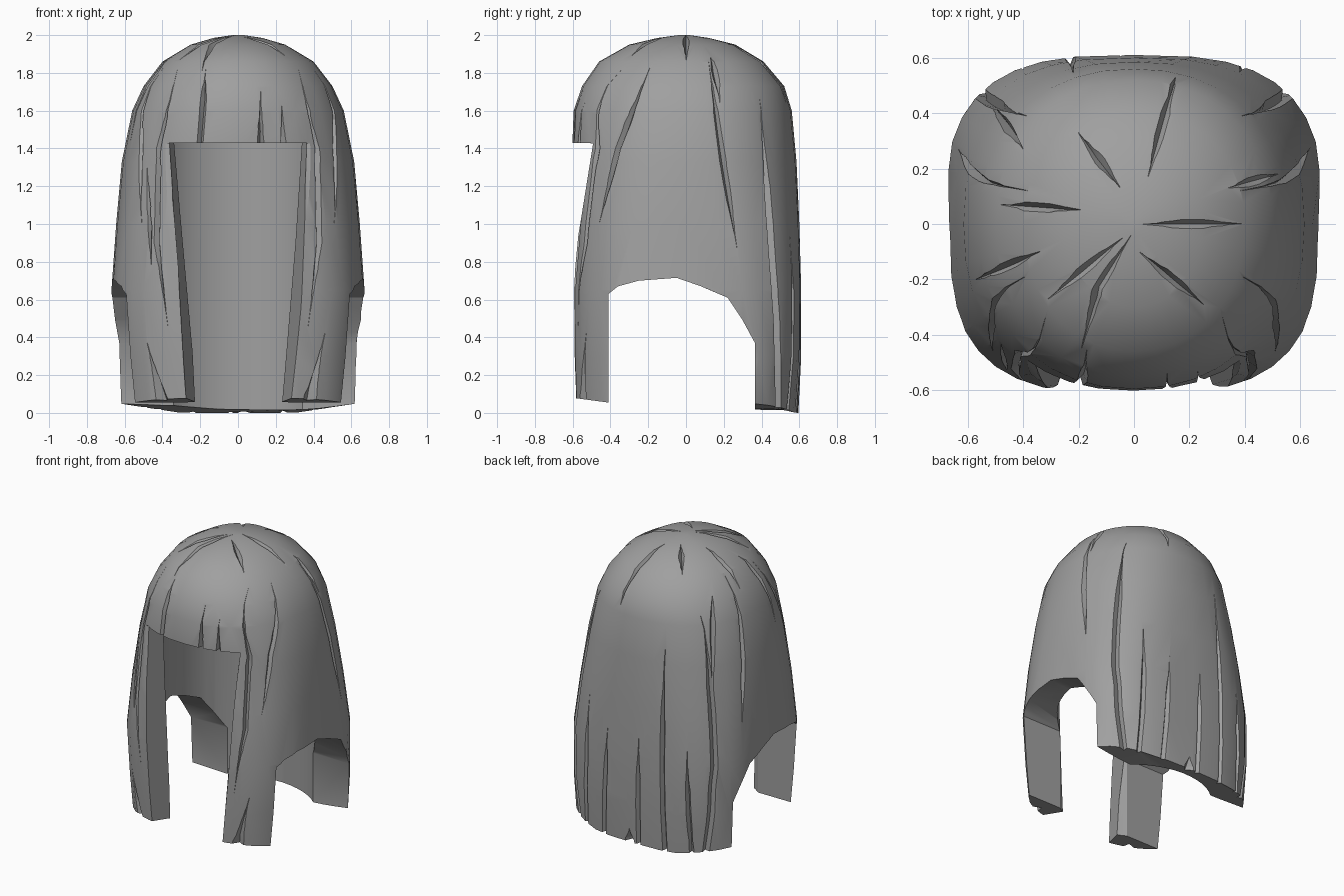
import bpy, bmesh, math
from mathutils import Vector
from mathutils.bvhtree import BVHTree

cube = bpy.data.objects.get("Cube")
if cube:
    bpy.data.objects.remove(cube, do_unlink=True)

SEG = 36


def make_object(name, bm):
    bmesh.ops.recalc_face_normals(bm, faces=bm.faces[:])
    mesh = bpy.data.meshes.new(name)
    bm.to_mesh(mesh)
    obj = bpy.data.objects.new(name, mesh)
    bpy.context.collection.objects.link(obj)
    return obj


def loft(bm, rings):
    """Skin a list of equal point rings and cap both ends."""
    loops = [[bm.verts.new(p) for p in ring] for ring in rings]
    n = len(loops[0])
    for a, b in zip(loops, loops[1:]):
        for i in range(n):
            j = (i + 1) % n
            bm.faces.new((a[i], a[j], b[j], b[i]))
    bm.faces.new(loops[0])
    bm.faces.new(loops[-1])


def cut(target, cutter, self_hit=False):
    """Subtract a helper solid and discard it."""
    cutter.hide_render = True
    mod = target.modifiers.new("cut", "BOOLEAN")
    mod.operation = "DIFFERENCE"
    mod.solver = "EXACT"
    mod.use_self = self_hit
    mod.object = cutter
    bpy.context.view_layer.objects.active = target
    bpy.ops.object.modifier_apply(modifier=mod.name)
    bpy.data.objects.remove(cutter, do_unlink=True)


def cut_prism(target, name, outline, half):
    """Cut a (y, z) outline right across x."""
    bm = bmesh.new()
    loft(bm, [[(x, y, z) for y, z in outline] for x in (-half, half)])
    cut(target, make_object(name, bm))


# Outer volume: height, half width, front depth, back depth, squareness, back corner flare
PROFILE = [
    (0.0, .635, .60, .595, 2.8, 1.08), (0.3, .645, .61, .61, 3.0, 1.06),
    (0.65, .67, .615, .61, 3.0, 1.02), (1.0, .645, .605, .60, 2.75, 1),
    (1.33, .615, .605, .585, 2.35, 1), (1.6, .56, .595, .56, 2.2, 1),
    (1.73, .5, .55, .52, 2.15, 1), (1.86, .4, .46, .41, 2.1, 1),
    (1.95, .25, .30, .26, 2.0, 1), (1.985, .13, .15, .12, 2.0, 1),
    (2.0, .03, .04, .02, 2.0, 1),
]


def hair_ring(z, wide, front, back, power, flare):
    ring = []
    for i in range(SEG):
        a = math.tau * i / SEG
        c, s = math.cos(a), math.sin(a)
        x = math.copysign(abs(c) ** (2 / power), c) * wide
        y = math.copysign(abs(s) ** (2 / power), s) * (back if s > 0 else front)
        if s > 0:
            x = max(-wide, min(wide, x * flare))
        lift = .05 * max(0, (abs(x) - .3) / .33) if z == 0 else 0
        ring.append((x, y, z + lift))
    return ring


bm = bmesh.new()
loft(bm, [hair_ring(*row) for row in PROFILE])
bmesh.ops.recalc_face_normals(bm, faces=bm.faces[:])
surface = BVHTree.FromBMesh(bm)
hair = make_object("hair", bm)

# Front locks end slightly above the back
cut_prism(hair, "lock_cutter", [(-.9, -.2), (-.3, -.2), (-.3, .04), (-.9, .12)], 1)

# Head cavity
bm = bmesh.new()
loft(bm, [[(r * math.cos(math.tau * i / 48), r * math.sin(math.tau * i / 48), z)
           for i in range(48)] for z, r in ((-.25, .5), (1.5, .5), (1.6, .44))])
cut(hair, make_object("cavity_cutter", bm))

# Face opening, wider at the outside
bm = bmesh.new()
loft(bm, [[(-low, y, -.1), (low, y, -.1), (top, y, 1.43), (-top, y, 1.43)]
          for y, low, top in ((-.8, .34, .425), (-.3, .17, .325))])
cut(hair, make_object("face_cutter", bm))

# Locks step back beneath the overhanging fringe
cut_prism(hair, "fringe_cutter", [(-.9, 1.425), (-.492, 1.425), (-.56, 1.0),
                                  (-.63, .6), (-.9, .6)], .4)

# Shoulder arches on both sides
cut_prism(hair, "arch_cutter", [
    (-.41, -.3), (-.41, .63), (-.36, .67), (-.25, .7), (-.05, .715),
    (.08, .67), (.22, .61), (.30, .49), (.365, .37), (.365, -.3)], 1.1)

# Strand grooves, traced onto the surface
CASTS = {
    "front": lambda a, b: ((a, -2, b), (0, 1, 0)),
    "back": lambda a, b: ((a, 2, b), (0, -1, 0)),
    "right": lambda a, b: ((2, a, b), (-1, 0, 0)),
    "left": lambda a, b: ((-2, a, b), (1, 0, 0)),
    "top": lambda a, b: ((a, b, 3), (0, 0, -1)),
}
grooves = bmesh.new()


def groove(side, path, width=.019, depth=.028, open_end=False, notch=False):
    hits = []
    steps = 5
    for k in range((len(path) - 1) * steps + 1):
        i = min(k // steps, len(path) - 2)
        p = Vector(path[i]).lerp(Vector(path[i + 1]), k / steps - i)
        origin, ray = CASTS[side](*p)
        hit = surface.ray_cast(Vector(origin), Vector(ray))
        if hit[0] is not None:
            hits.append((hit[0], hit[1]))
    if len(hits) < 3:
        return
    if open_end:
        last, before = hits[-1], hits[-2]
        run = (last[0] - before[0]).normalized() * .08
        hits.append((last[0] + run, last[1]))
    rings = []
    for k, (p, n) in enumerate(hits):
        t = k / (len(hits) - 1)
        if notch:
            size = max(.08, t)
        else:
            size = max(.1, min(1, 3 * t, 1 if open_end else 3 * (1 - t)))
        ahead = hits[min(k + 1, len(hits) - 1)][0] - hits[max(k - 1, 0)][0]
        across = ahead.cross(n).normalized() * width * size
        rings.append([p + across * 1.8 + n * .03, p - across * 1.8 + n * .03,
                      p - n * depth * size])
    loft(grooves, rings)


# Crown partings
for path in (
    [(.03, .0), (.39, 0)], [(.02, -.1), (.25, -.29)],
    [(-.01, -.04), (-.13, -.23), (-.19, -.45)], [(-.04, -.05), (-.31, -.27)],
    [(-.34, -.1), (-.57, -.2)], [(-.19, .05), (-.48, .07)],
    [(-.05, .13), (-.2, .33)], [(.05, .17), (.15, .53)],
    [(.34, .13), (.52, .18)], [(-.52, .44), (-.4, .27)],
):
    groove("top", path)

# Side strands
for side in ("right", "left"):
    groove(side, [(-.19, 1.83), (-.36, 1.4), (-.46, 1.0)])
    groove(side, [(.12, 1.86), (.2, 1.3), (.27, .87)])
    groove(side, [(.39, 1.66), (.43, 1.2), (.48, .5), (.49, .08)], .026, .032, True)

# Front strands, fringe notches and split lock tips
groove("front", [(-.17, 1.82), (-.2, 1.44)], open_end=True)
for s in (-1, 1):
    groove("front", [(s * .32, 1.82), (s * .42, 1.4), (s * .43, .9), (s * .37, .45)])
groove("front", [(-.48, 1.3), (-.46, .78)], .016)
groove("front", [(.12, 1.72), (.12, 1.44)], .02, .05, True, True)
groove("front", [(.23, 1.65), (.24, 1.44)], .018, .045, True, True)
groove("front", [(.46, .42), (.38, .06)], .04, .06, True, True)
groove("front", [(-.48, .37), (-.4, .06)], .04, .06, True, True)

# Back strands
for x, top, drift in ((.2, .78, .04), (.38, .95, .03), (-.05, .78, .01),
                      (-.22, 1.45, -.02), (-.4, .75, -.02)):
    groove("back", [(x, top), (x + drift, .04)], open_end=True)
groove("back", [(.03, .1), (.03, .02)], .04, .05, True, True)
cut(hair, make_object("groove_cutter", grooves), True)

# Finish
grey = bpy.data.materials.new("hair_grey")
grey.use_nodes = True
colour = (.35, .35, .35, 1)
grey.diffuse_color = colour
grey.node_tree.nodes["Principled BSDF"].inputs["Base Color"].default_value = colour
hair.data.materials.clear()
hair.data.materials.append(grey)
for poly in hair.data.polygons:
    poly.material_index = 0
bpy.ops.object.select_all(action="DESELECT")
hair.select_set(True)
bpy.context.view_layer.objects.active = hair
bpy.ops.object.shade_smooth_by_angle(angle=math.radians(30))
